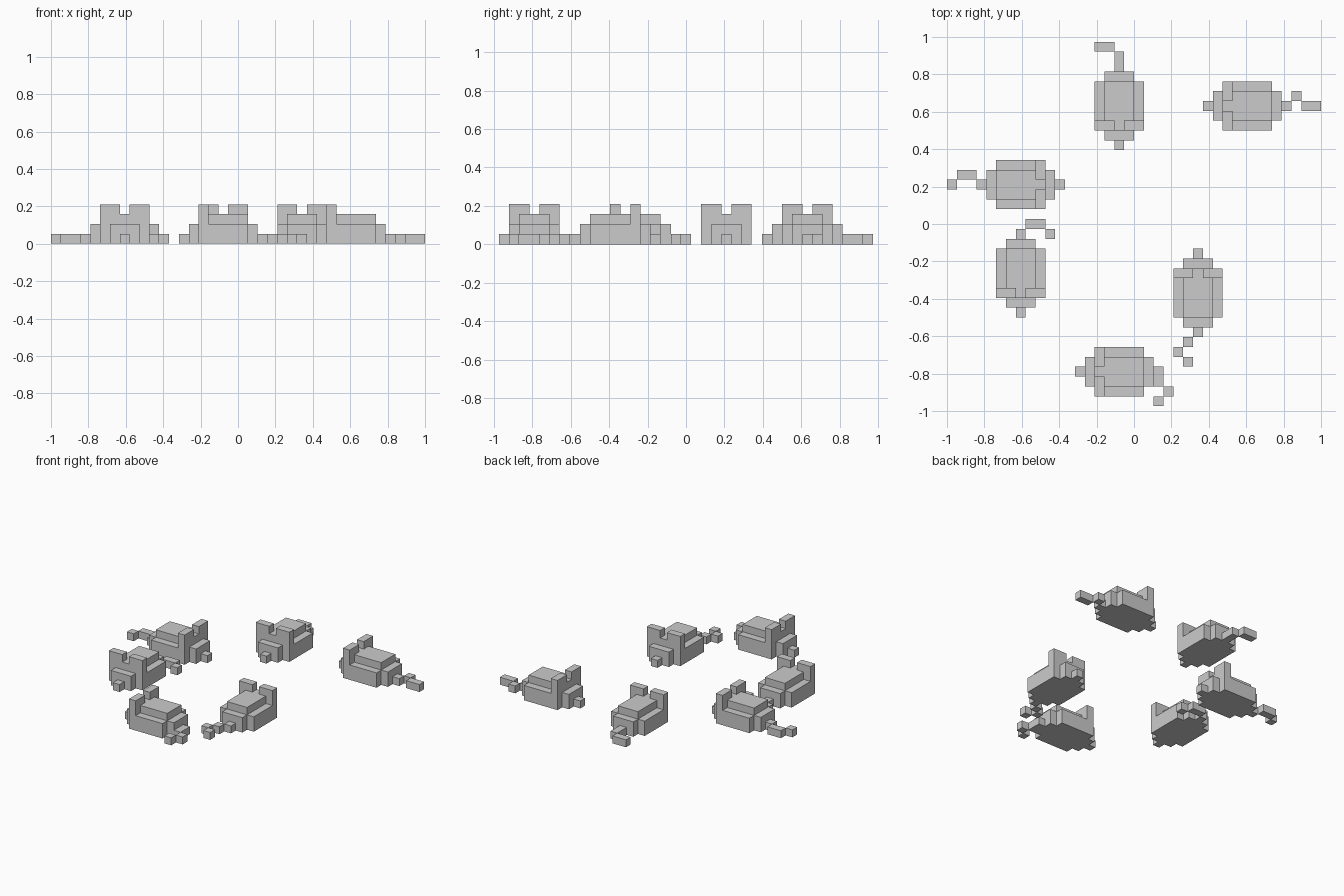
import bpy, bmesh

if "Cube" in bpy.data.objects:
    bpy.data.objects.remove(bpy.data.objects["Cube"])

U = 1 / 19                      # block size: the scene is 38 x 37 blocks
OX, OY = -19, -18.5             # grid origin, in blocks


def block_mesh(name, cells):
    """Skin a set of grid blocks with outer faces only, merging flat areas."""
    bm = bmesh.new()
    for cell in cells:
        for a in range(3):
            b, c = (a + 1) % 3, (a + 2) % 3
            for sign in (1, -1):
                neighbour = list(cell)
                neighbour[a] += sign
                if tuple(neighbour) in cells:
                    continue
                quad = []
                for db, dc in ((0, 0), (1, 0), (1, 1), (0, 1)):
                    p = list(cell)
                    p[a] += sign > 0
                    p[b] += db
                    p[c] += dc
                    quad.append(bm.verts.new(((p[0] + OX) * U, (p[1] + OY) * U, p[2] * U)))
                bm.faces.new(quad if sign > 0 else quad[::-1])
    bmesh.ops.remove_doubles(bm, verts=bm.verts[:], dist=1e-4)
    bmesh.ops.dissolve_limit(bm, angle_limit=0.01, verts=bm.verts[:], edges=bm.edges[:])
    mesh = bpy.data.meshes.new(name)
    bm.to_mesh(mesh)
    bm.free()
    obj = bpy.data.objects.new(name, mesh)
    bpy.context.collection.objects.link(obj)
    return obj


def mouse(name, nose, back, tail):
    """nose: grid block of the nose tip, back: direction towards the tail."""
    cells = set()

    def part(start, length, half_width, height):
        for k in range(start, start + length):
            for w in range(-half_width, half_width + 1):
                for z in range(height):
                    cells.add((nose[0] + back[0] * k + back[1] * w,
                               nose[1] + back[1] * k + back[0] * w, z))

    part(0, 1, 0, 1)            # nose
    part(1, 1, 1, 2)            # head
    part(2, 5, 2, 2)            # body
    part(2, 5, 1, 3)            # raised back
    part(7, 1, 1, 2)            # rump
    part(2, 1, 2, 4)            # ears, with a notch between them
    cells.discard((nose[0] + 2 * back[0], nose[1] + 2 * back[1], 3))
    cells.update((x, y, 0) for x, y in tail)
    block_mesh(name, cells)


# Ring of mice, each with its own curling tail
mouse("mouse_right", (26, 30), (1, 0), [(34, 30), (35, 31), (36, 30), (37, 30)])
mouse("mouse_back", (17, 26), (0, 1), [(17, 34), (17, 35), (16, 36), (15, 36)])
mouse("mouse_left", (11, 22), (-1, 0), [(3, 22), (2, 23), (1, 23), (0, 22)])
mouse("mouse_front_left", (7, 9), (0, 1), [(7, 17), (8, 18), (9, 18), (10, 17)])
mouse("mouse_front_right", (25, 15), (0, -1), [(25, 7), (24, 6), (23, 5), (24, 4)])
mouse("mouse_front", (13, 3), (1, 0), [(21, 3), (21, 2), (22, 1), (21, 0)])
